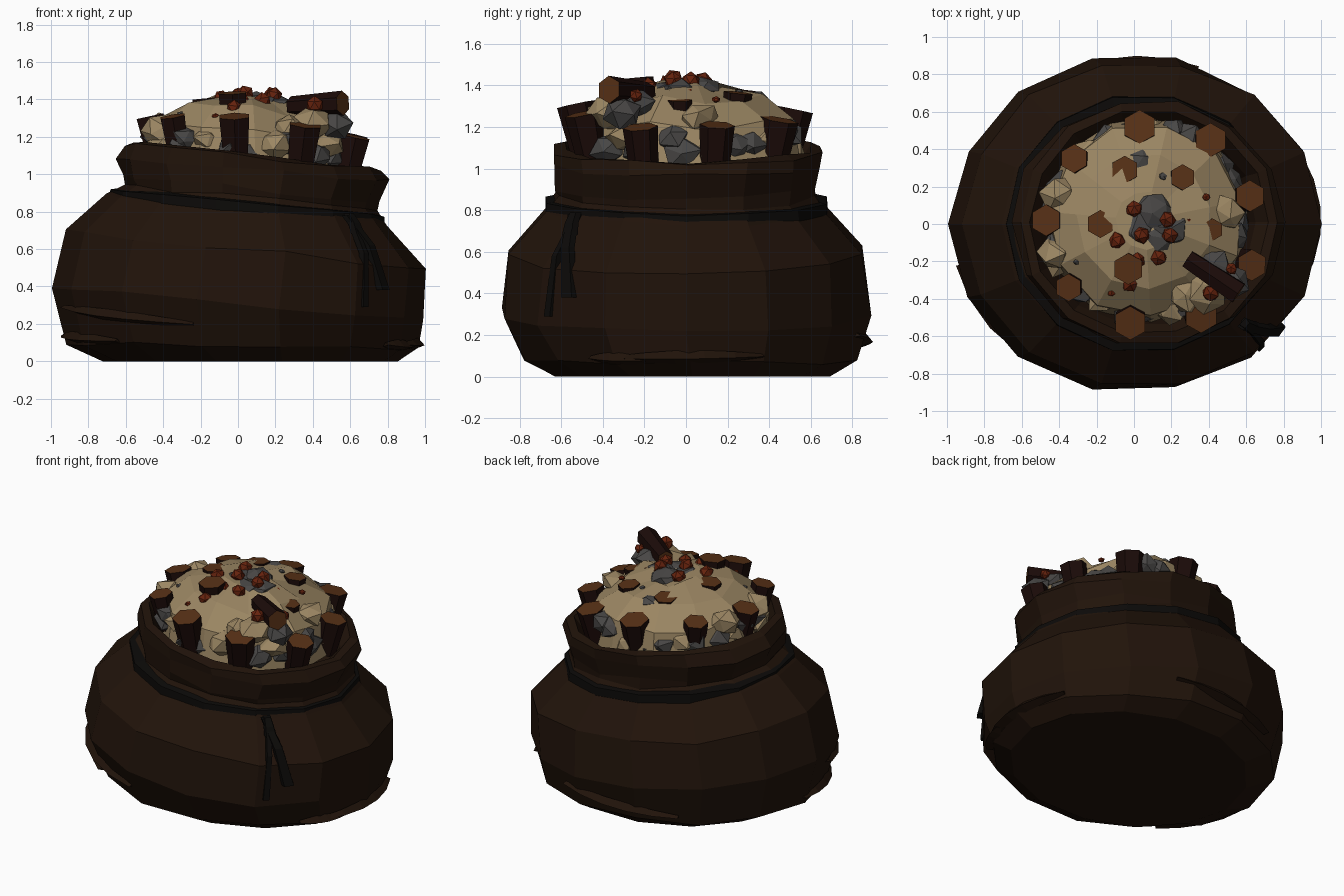
import bpy, bmesh, math, random
from mathutils import Vector, Matrix

if "Cube" in bpy.data.objects:
    bpy.data.objects.remove(bpy.data.objects["Cube"])

random.seed(4)
N = 14


def material(name, rgb):
    m = bpy.data.materials.new(name)
    m.diffuse_color = (*rgb, 1)
    m.use_nodes = True
    m.node_tree.nodes["Principled BSDF"].inputs["Base Color"].default_value = m.diffuse_color
    return m


CLOTH = material("cloth", (0.015, 0.0065, 0.003))
CORD = material("cord", (0.0035, 0.003, 0.0025))
SAND = material("sand", (0.33, 0.24, 0.125))
STONE = material("stone", (0.065, 0.062, 0.06))
BARK = material("bark", (0.011, 0.0033, 0.0025))
WOOD = material("cut_wood", (0.095, 0.03, 0.008))
RED = material("red", (0.13, 0.016, 0.004))


def finish(name, bm, *mats):
    bmesh.ops.recalc_face_normals(bm, faces=bm.faces)
    me = bpy.data.meshes.new(name)
    bm.to_mesh(me)
    bm.free()
    for m in mats:
        me.materials.append(m)
    ob = bpy.data.objects.new(name, me)
    bpy.context.collection.objects.link(ob)
    return ob


def loft(name, rings, mat, n=N, jit=0.0, closed=False, phase=0.0):
    """Skin elliptical rings (z, cx, cy, rx, ry, tilt along x)."""
    bm = bmesh.new()
    loops = []
    for z, cx, cy, rx, ry, tilt in rings:
        loop = []
        for i in range(n):
            a = math.tau * i / n + phase
            k = 1 - random.uniform(0, jit)
            x, y = cx + rx * k * math.cos(a), cy + ry * k * math.sin(a)
            dz = random.uniform(-jit, jit) * 0.6 if z > 0 else 0
            loop.append(bm.verts.new((x, y, z - tilt * x + dz)))
        loops.append(loop)
    pairs = list(zip(loops, loops[1:])) + ([(loops[-1], loops[0])] if closed else [])
    for lo, hi in pairs:
        for i in range(n):
            j = (i + 1) % n
            bm.faces.new((lo[i], lo[j], hi[j], hi[i]))
    if not closed:
        bm.faces.new(loops[0])
        bm.faces.new(loops[-1])
    return finish(name, bm, mat)


# Sack body with gathered neck and open collar
BODY = [(0.0, 0.06, 0.03, 0.80, 0.68, 0), (0.08, 0.02, 0.02, 0.95, 0.83, 0.02),
        (0.31, 0, 0, 1.005, 0.915, 0.09), (0.6, 0.04, 0, 0.97, 0.885, 0.1),
        (0.81, 0.05, 0, 0.76, 0.70, 0.1)]
COLLAR = [(0.88, 0.07, 0, 0.69, 0.64, 0.1), (0.93, 0.07, 0, 0.70, 0.65, 0.1),
          (1.03, 0.08, 0.01, 0.745, 0.66, 0.08), (1.10, 0.08, 0.01, 0.70, 0.665, 0.1),
          (1.11, 0.08, 0.01, 0.65, 0.61, 0.1), (1.04, 0.07, 0.01, 0.59, 0.57, 0.1),
          (0.9, 0.07, 0.01, 0.55, 0.53, 0.1)]
loft("sack", BODY + COLLAR, CLOTH, jit=0.025)


def body_point(a, z, out=0.0):
    """Point on the sack's side at angle a and height z."""
    for lo, hi in zip(BODY, BODY[1:]):
        zl = [r[0] - r[5] * math.cos(a) for r in (lo, hi)]
        if z <= zl[1] or hi is BODY[-1]:
            t = max(0, min(1, (z - zl[0]) / (zl[1] - zl[0])))
            _, cx, cy, rx, ry, _ = [p + (q - p) * t for p, q in zip(lo, hi)]
            return Vector((cx + (rx + out) * math.cos(a), cy + (ry + out) * math.sin(a), z))


# Cloth creases: tapering ridges lying on the sack
def crease(name, d0, d1, z0, z1):
    bm = bmesh.new()
    prev = None
    for i in range(6):
        t = i / 5
        w = 0.01 + 0.022 * math.sin(math.pi * t)
        a, z = math.radians(d0 + (d1 - d0) * t), z0 + (z1 - z0) * t
        row = [bm.verts.new(body_point(a, z + dz, o)) for dz, o in
               ((-w, -0.03), (-w * 0.3, w * 0.8), (w, -0.02))]
        if prev:
            for k in range(3):
                bm.faces.new((prev[k], row[k], row[(k + 1) % 3], prev[(k + 1) % 3]))
        else:
            bm.faces.new(row)
        prev = row
    bm.faces.new(prev)
    finish(name, bm, CLOTH)


for i, c in enumerate([(178, 225, 0.14, 0.11), (195, 255, 0.29, 0.20), (-25, 25, 0.09, 0.1),
                       (70, 120, 0.2, 0.14), (325, 345, 0.09, 0.08)]):
    crease(f"crease_{i}", *c)

# Cord round the neck, with two hanging ends and a knot
loft("cord", [(z, 0.05, 0, 0.045 + r, r, 0.095) for z, r in
              ((0.79, 0.66), (0.78, 0.70), (0.85, 0.695), (0.865, 0.62))],
     CORD, jit=0.012, closed=True)


def strip(name, pts, w):
    bm = bmesh.new()
    prev = None
    for i, p in enumerate(pts):
        out = Vector((p[0], p[1], 0)).normalized()
        side = Vector((-out.y, out.x, 0)) * w * (0.8 + 0.25 * i)
        row = [bm.verts.new(Vector(p) + s * side + o * out)
               for s, o in ((-1, 0), (1, 0), (0.8, 0.035), (-0.8, 0.035))]
        if prev:
            for k in range(4):
                bm.faces.new((prev[k], row[k], row[(k + 1) % 4], prev[(k + 1) % 4]))
        else:
            bm.faces.new(row)
        prev = row
    bm.faces.new(prev)
    finish(name, bm, CORD)


strip("cord_end_a", [(0.57, -0.53, 0.78), (0.69, -0.56, 0.62), (0.765, -0.555, 0.38)], 0.03)
strip("cord_end_b", [(0.58, -0.51, 0.78), (0.66, -0.61, 0.58), (0.66, -0.645, 0.29)], 0.019)
strip("cord_knot", [(0.58, -0.52, 0.79), (0.61, -0.54, 0.74), (0.63, -0.55, 0.68)], 0.03)

# Sand mound filling the sack
MOUND = [(1.0, 0.57), (1.23, 0.53), (1.345, 0.37), (1.40, 0.16)]
loft("sand_mound", [(z, 0.06, 0.02, r, r, 0.05) for z, r in MOUND], SAND, n=11, jit=0.05, phase=0.2)


def mound_z(x, y):
    r = math.hypot(x - 0.06, y - 0.02)
    for (z0, r0), (z1, r1) in zip(MOUND, MOUND[1:]):
        if r >= r1:
            t = max(0, min(1, (r0 - r) / (r0 - r1)))
            return z0 + (z1 - z0) * t - 0.05 * x
    return MOUND[-1][0] - 0.05 * x


# Six-sided logs, narrower at the foot, with pale cut tops
def log(name, top, r, axis, depth=0.24):
    bm = bmesh.new()
    bmesh.ops.create_cone(bm, cap_ends=True, segments=6, radius1=r * 0.8, radius2=r, depth=depth)
    for f in bm.faces:
        f.material_index = int(len(f.verts) == 6)
    q = Vector((0, 0, 1)).rotation_difference(Vector(axis).normalized())
    m = Matrix.Translation(top) @ q.to_matrix().to_4x4() @ Matrix.Translation((0, 0, -depth / 2))
    bm.transform(m)
    finish(name, bm, BARK, WOOD)


for i, (x, y, z, r) in enumerate([
        (0.03, 0.52, 1.285, 0.092), (0.41, 0.45, 1.235, 0.092), (-0.32, 0.35, 1.30, 0.078),
        (-0.47, 0.02, 1.31, 0.085), (-0.18, 0, 1.405, 0.075), (-0.03, -0.24, 1.435, 0.085),
        (-0.02, -0.53, 1.31, 0.092), (0.36, -0.49, 1.265, 0.095), (0.63, -0.22, 1.20, 0.085),
        (0.62, 0.15, 1.21, 0.085), (-0.35, -0.34, 1.31, 0.075), (0.26, 0.25, 1.365, 0.07),
        (-0.05, 0.29, 1.375, 0.075), (0.42, -0.03, 1.33, 0.06)]):
    log(f"log_{i}", (x, y, z), r, ((x - 0.06) * 0.4, y * 0.4, 1))
log("fallen_log", (0.56, -0.37, 1.38), 0.067, (0.82, -0.55, 0.05), 0.33)


# Faceted stones
def stone(name, p, r, mat, flat=0.85, rough=0.22, sub=1):
    bm = bmesh.new()
    bmesh.ops.create_icosphere(bm, subdivisions=sub, radius=r)
    for v in bm.verts:
        v.co *= random.uniform(1 - rough, 1 + rough)
    bm.transform(Matrix.Rotation(random.uniform(0, 6), 4, 'Z') @ Matrix.Rotation(random.random(), 4, 'X'))
    bm.transform(Matrix.Translation(p) @ Matrix.Diagonal((1, 1, flat, 1)))
    finish(name, bm, mat)


# Stones packed round the edge of the mound
for i in range(28):
    a = math.tau * i / 28 + random.uniform(-0.08, 0.08)
    r = random.uniform(0.46, 0.51)
    x, y = 0.07 + r * math.cos(a), 0.01 + r * math.sin(a)
    stone(f"edge_stone_{i}", (x, y, random.uniform(1.1, 1.2) - 0.06 * x),
          random.uniform(0.08, 0.105), (STONE, SAND, STONE)[i % 3])

# Larger stones on top, with a grey group at the summit
for i, (x, y, z, r, m, f) in enumerate([
        (0.02, -0.02, 1.385, 0.11, STONE, 0.45), (0.2, -0.02, 1.375, 0.1, STONE, 0.5),
        (0.11, 0.07, 1.39, 0.1, STONE, 0.5), (0.11, -0.09, 1.385, 0.1, STONE, 0.4),
        (0.39, -0.36, 1.27, 0.12, SAND, 0.85), (0.52, -0.31, 1.27, 0.09, STONE, 0.9),
        (0.44, -0.24, 1.31, 0.09, STONE, 0.8), (0.28, -0.39, 1.25, 0.1, SAND, 0.8),
        (0.04, 0.33, 1.335, 0.08, STONE, 0.5), (-0.4, 0.16, 1.24, 0.1, SAND, 0.9),
        (-0.42, -0.16, 1.23, 0.1, SAND, 0.9), (0.5, 0.06, 1.25, 0.1, SAND, 0.7)]):
    stone(f"top_stone_{i}", (x, y, z), r, m, f)

# Small red nuggets, clustered at the summit
for i, (x, y, z) in enumerate([
        (0, 0.08, 1.42), (-0.09, -0.09, 1.405), (0.04, -0.06, 1.43), (0.18, 0.02, 1.42),
        (0.19, -0.06, 1.42), (0.13, -0.18, 1.39), (0.02, -0.19, 1.39), (-0.02, -0.32, 1.35),
        (0.41, -0.37, 1.37), (0.52, -0.24, 1.35), (-0.31, -0.08, 1.31)]):
    stone(f"red_nugget_{i}", (x, y, z), 0.047 if i < 9 else 0.033, RED, 1, 0.08)

# Gravel chips on the sand
for i in range(6):
    a, r = random.uniform(0, 6.28), random.uniform(0.2, 0.42)
    x, y = 0.06 + r * math.cos(a), r * math.sin(a)
    stone(f"chip_{i}", (x, y, mound_z(x, y)), 0.022, (STONE, RED)[i % 2], 0.7, 0.2)
